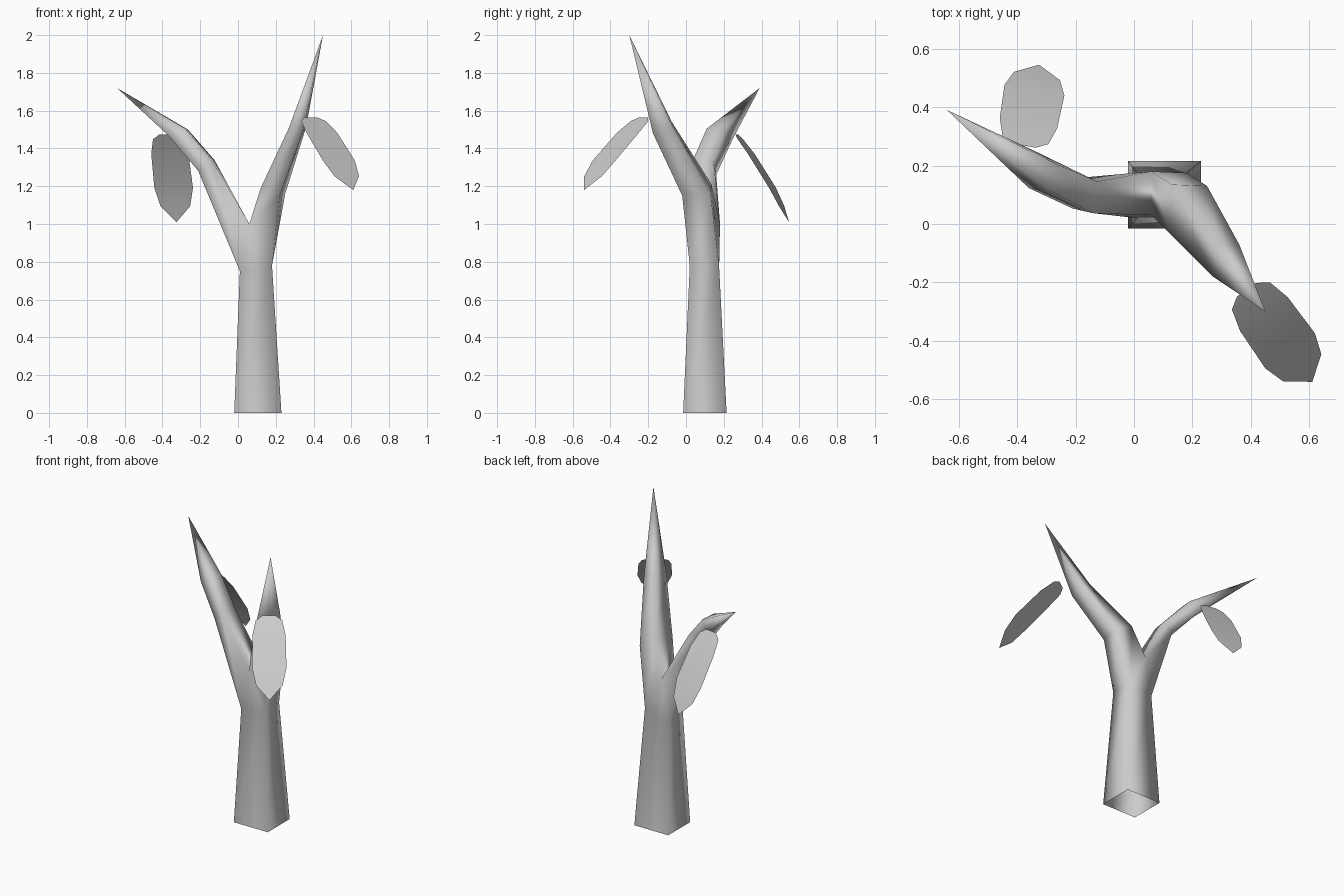
import bpy, math
from mathutils import Vector

if "Cube" in bpy.data.objects:
    bpy.data.objects.remove(bpy.data.objects["Cube"])


def make_object(name, verts, faces):
    mesh = bpy.data.meshes.new(name)
    mesh.from_pydata(verts, [], faces)
    mesh.shade_smooth()
    obj = bpy.data.objects.new(name, mesh)
    bpy.context.collection.objects.link(obj)
    return obj


def bridge(a, b):
    """Side faces between two rings of four vertex indices."""
    return [(a[i], a[(i + 1) % 4], b[(i + 1) % 4], b[i]) for i in range(4)]


# Trunk: open four-sided tube ending in a two-point crotch
verts = [(-0.02, -0.015, 0), (0.23, -0.015, 0), (0.23, 0.215, 0), (-0.02, 0.215, 0),
         (0.01, 0.02, 0.75), (0.18, 0.02, 0.78), (0.18, 0.175, 0.78), (0.01, 0.175, 0.75),
         (0.06, 0.03, 1.0), (0.06, 0.18, 1.0)]
faces = bridge((0, 1, 2, 3), (4, 5, 6, 7)) + [(4, 5, 8), (6, 7, 9)]


def branch(start, rings, tip):
    """Grow a branch from existing trunk vertices through rings to a point."""
    last = start
    for ring in rings:
        n = len(verts)
        verts.extend(ring)
        new = tuple(range(n, n + 4))
        faces.extend(bridge(last, new))
        last = new
    verts.append(tip)
    faces.extend((last[i], last[(i + 1) % 4], len(verts) - 1) for i in range(4))


# Left branch: lower front, upper front, upper back, lower back
branch((4, 8, 9, 7),
       [[(-0.21, 0.053, 1.28), (-0.14, 0.037, 1.34), (-0.125, 0.145, 1.34), (-0.165, 0.16, 1.26)],
        [(-0.36, 0.123, 1.46), (-0.28, 0.11, 1.505), (-0.265, 0.205, 1.50), (-0.33, 0.245, 1.445)]],
       (-0.64, 0.39, 1.72))
# Right branch: inner front, outer front, outer back, inner back
branch((8, 5, 6, 9),
       [[(0.12, -0.03, 1.19), (0.22, -0.02, 1.15), (0.25, 0.13, 1.16), (0.13, 0.135, 1.21)],
        [(0.27, -0.18, 1.51), (0.34, -0.175, 1.48), (0.36, -0.07, 1.51), (0.285, -0.075, 1.54)]],
       (0.45, -0.30, 2.0))
make_object("trunk_and_branches", verts, faces)


def leaf(name, base, tip):
    """Thin, slightly arched oval blade with a blunt base and a pointed end."""
    base, tip = Vector(base), Vector(tip)
    along = tip - base
    side = Vector((-along.y, along.x, 0)).normalized()
    up = along.cross(side).normalized()
    profile = [(0, 0.04), (0.06, 0.08), (0.24, 0.10), (0.63, 0.104), (0.83, 0.08)]
    pts = []
    for t, w in profile:
        c = base + along * t + up * 0.02 * math.sin(math.pi * t)
        pts += [c + side * w, c - side * w]
    pts.append(tip)
    quads = [(2 * i, 2 * i + 1, 2 * i + 3, 2 * i + 2) for i in range(len(profile) - 1)]
    make_object(name, pts, quads + [(8, 9, 10)])


# Leaves
leaf("right_leaf", (0.385, -0.225, 1.565), (0.61, -0.54, 1.18))
leaf("left_leaf", (-0.375, 0.268, 1.475), (-0.325, 0.545, 1.01))
